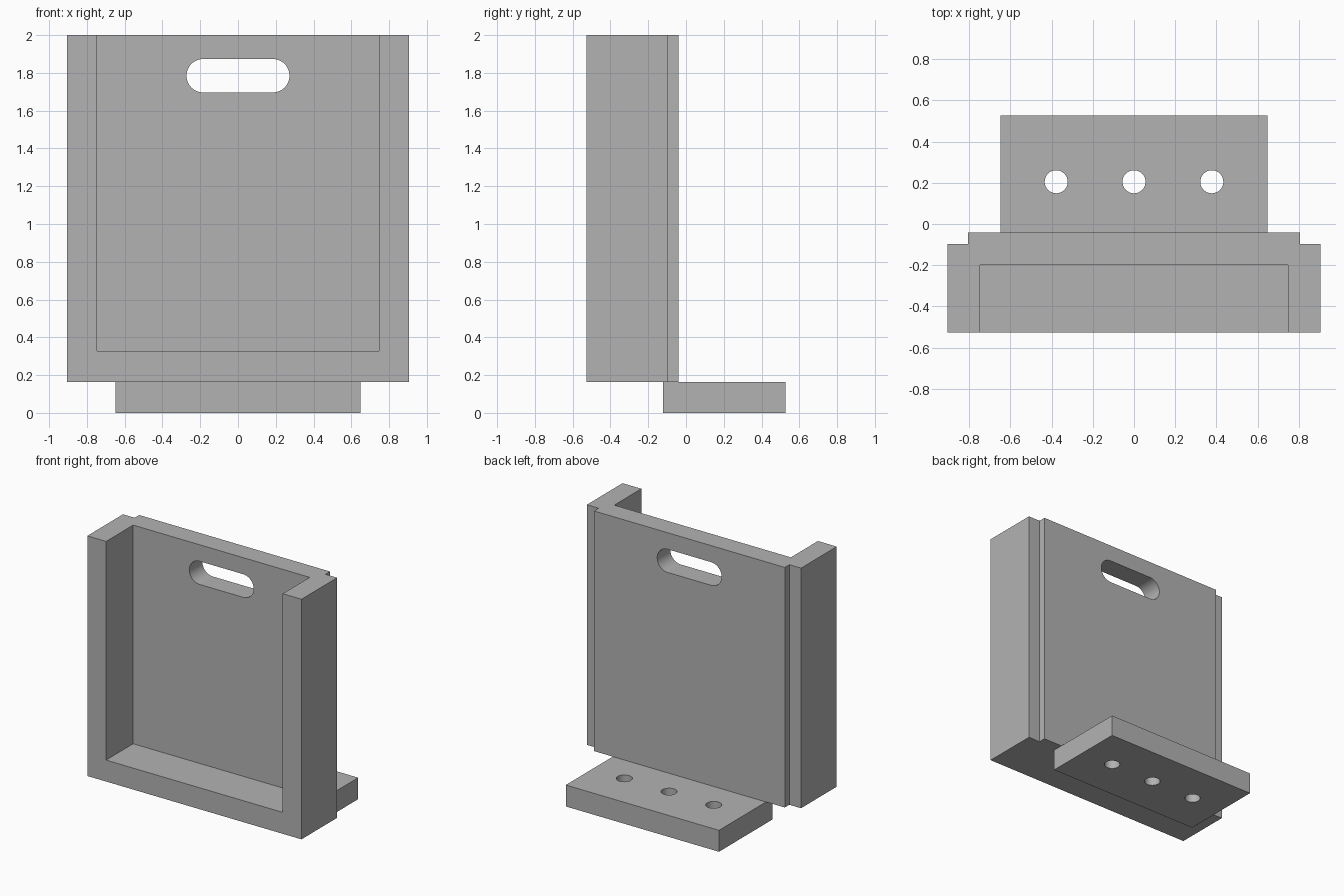
import bpy, bmesh, math
from mathutils import Vector

cube = bpy.data.objects.get("Cube")
if cube:
    bpy.data.objects.remove(cube, do_unlink=True)

grey = bpy.data.materials.new("plain_grey")
grey.use_nodes = True
colour = (0.45, 0.45, 0.45, 1)
grey.diffuse_color = colour
grey.node_tree.nodes["Principled BSDF"].inputs["Base Color"].default_value = colour


def prism(name, outline, direction):
    """Extrude a closed outline of 3D points along a direction."""
    bm = bmesh.new()
    face = bm.faces.new([bm.verts.new(p) for p in outline])
    solid = bmesh.ops.extrude_face_region(bm, geom=[face])
    verts = [g for g in solid["geom"] if isinstance(g, bmesh.types.BMVert)]
    bmesh.ops.translate(bm, verts=verts, vec=Vector(direction))
    bmesh.ops.recalc_face_normals(bm, faces=bm.faces)
    mesh = bpy.data.meshes.new(name)
    bm.to_mesh(mesh)
    bm.free()
    mesh.materials.append(grey)
    obj = bpy.data.objects.new(name, mesh)
    bpy.context.collection.objects.link(obj)
    return obj


def box(name, half_x, y0, y1, z0, z1):
    corners = [(-half_x, y0, z0), (half_x, y0, z0), (half_x, y1, z0), (-half_x, y1, z0)]
    return prism(name, corners, (0, 0, z1 - z0))


def arc(cx, cy, radius, start, sweep, steps):
    return [(cx + radius * math.cos(start + sweep * i / steps),
             cy + radius * math.sin(start + sweep * i / steps)) for i in range(steps + 1)]


def cut(target, cutter):
    cutter.hide_render = True
    mod = target.modifiers.new("cut", "BOOLEAN")
    mod.operation = "DIFFERENCE"
    mod.solver = "EXACT"
    mod.object = cutter
    bpy.context.view_layer.objects.active = target
    bpy.ops.object.modifier_apply(modifier=mod.name)
    bpy.data.objects.remove(cutter, do_unlink=True)


FRONT, BACK, STEP = -0.527, -0.041, -0.096
BASE_TOP, TOP = 0.164, 2.0

# Tray body: plan outline with a raised back panel
half = [(0.906, FRONT), (0.906, STEP), (0.807, STEP), (0.807, BACK)]
plan = half + [(-x, y) for x, y in reversed(half)]
tray = prism("tray_body", [(x, y, BASE_TOP) for x, y in plan], (0, 0, TOP - BASE_TOP))

# Pocket, open at the front and top
cut(tray, box("pocket_cutter", 0.747, FRONT - 0.2, -0.2, 0.328, TOP + 0.2))

# Rounded handle slot through the panel
r, reach, height = 0.0885, 0.184, 1.785
slot = arc(reach, height, r, -math.pi / 2, math.pi, 24) + \
    arc(-reach, height, r, math.pi / 2, math.pi, 24)
cut(tray, prism("slot_cutter", [(x, -0.3, z) for x, z in slot], (0, 0.4, 0)))

# Mounting foot with three screw holes
foot = box("mounting_foot", 0.648, -0.122, 0.527, 0, BASE_TOP)
for x in (-0.378, 0, 0.378):
    circle = arc(x, 0.205, 0.056, 0, math.tau, 32)[:-1]
    cut(foot, prism("hole_cutter", [(px, py, -0.1) for px, py in circle], (0, 0, 0.4)))

# Smooth the curved cuts, keep the edges sharp
for obj in (tray, foot):
    bpy.ops.object.select_all(action="DESELECT")
    obj.select_set(True)
    bpy.context.view_layer.objects.active = obj
    bpy.ops.object.shade_smooth_by_angle(angle=math.radians(30))
